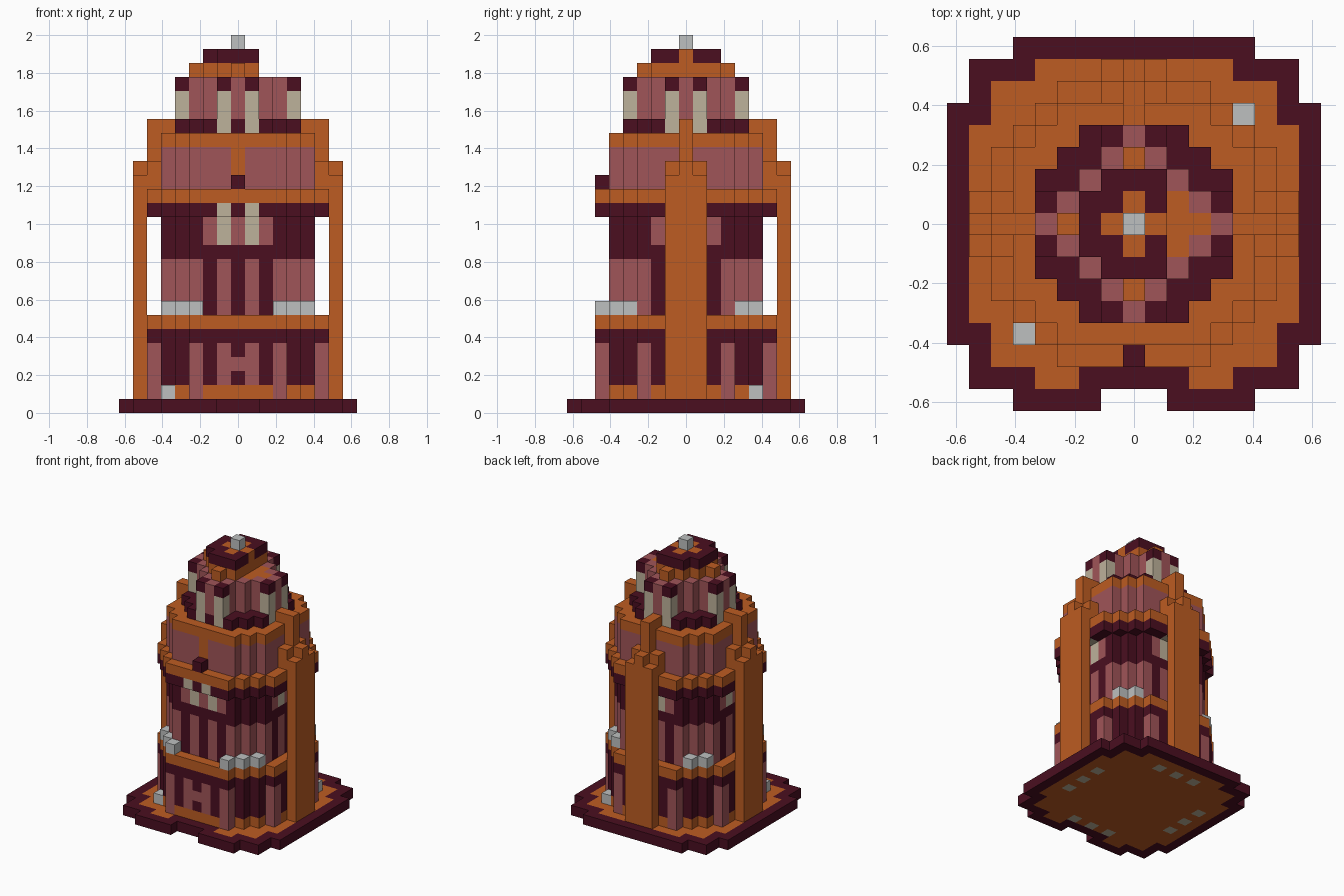
import bpy, bmesh

if "Cube" in bpy.data.objects:
    bpy.data.objects.remove(bpy.data.objects["Cube"])

U = 2 / 27                      # edge of one block
COLOURS = {
    "maroon": (0.069, 0.0045, 0.0145), "orange": (0.51, 0.107, 0.016),
    "rose": (0.352, 0.089, 0.098), "sand": (0.515, 0.445, 0.328),
    "pale_grey": (0.515, 0.53, 0.53),
}
NAMES = list(COLOURS)
MATS = []
for n in NAMES:
    m = bpy.data.materials.new(n)
    m.diffuse_color = (*COLOURS[n], 1)
    m.use_nodes = True
    m.node_tree.nodes["Principled BSDF"].inputs["Base Color"].default_value = m.diffuse_color
    MATS.append(m)

cells = {}                      # (x, y, z) -> (part, colour)


def put(part, colour, spots, layers):
    """Fill blocks; colour may be a name or a rule f(x, y, z)."""
    for z in layers:
        for x, y in spots:
            c = colour(x, y, z) if callable(colour) else colour
            if c:
                cells[(x, y, z)] = (part, c)


def disc(r, s):
    """Octagonal plan with half-width r and diagonal limit s."""
    return [(x, y) for x in range(-r, r + 1) for y in range(-r, r + 1)
            if abs(x) + abs(y) <= s]


def around(*pts):
    """Repeat points over all eight symmetric positions."""
    return {q for a, b in pts for i in (a, -a) for j in (b, -b)
            for q in ((i, j), (j, i))}


def hi_lo(x, y):
    return max(abs(x), abs(y)), min(abs(x), abs(y))


# Plinth: maroon rim, orange floor, lamps in the underside
def plinth(x, y, z):
    hi, lo = hi_lo(x, y)
    if hi == 8 and (lo > 5 or (y == -8 and abs(x) <= 1)):
        return None
    if y == -7 and abs(x) <= 2:
        return "maroon"
    if hi == 6 and lo in (0, 2):
        return "sand"
    return "orange" if hi <= 6 or (hi == 7 and lo <= 4) else "maroon"


put("plinth", plinth, disc(8, 14), [0])


# Ground storey with rose windows
def ground(x, y, z):
    hi, lo = hi_lo(x, y)
    if z == 5:
        return "maroon"
    if hi == 6 and lo == 3:
        return "rose"
    if z == 1:
        return "orange"
    if hi == 6 and lo == 1:
        return "rose"
    if (x, y, z) == (0, -6, 3):
        return "rose"
    return "maroon"


put("ground_storey", ground, disc(6, 9), range(1, 6))
put("lower_ledge", "orange", disc(6, 9), [6])


# Middle storey: tall rose windows, then a lit row above
def middle(x, y, z):
    hi, lo = hi_lo(x, y)
    if z <= 10 and ((hi == 5 and lo in (1, 3)) or hi == lo == 4):
        return "rose"
    if z in (12, 13) and hi == 5 and lo <= 2:
        return "sand" if lo == 1 else "rose"
    return "maroon"


put("middle_storey", middle, disc(5, 8), range(7, 14))
put("cornice", lambda x, y, z: "sand" if hi_lo(x, y) == (6, 1) else "maroon",
    disc(6, 9), [14])
put("upper_ledge", "orange", disc(6, 9), [15])

# Upper storey with front sign post
put("upper_storey", "rose", disc(5, 8), range(16, 19))
put("upper_storey", "orange", [(0, -5)], [17, 18])
put("front_hook", "maroon", [(0, -6)], [16])
put("parapet", "orange", disc(5, 8), [19])

# Stepped buttresses on the two sides and the back
for turn in (lambda a, b: (a, b), lambda a, b: (-a, b), lambda a, b: (b, a)):
    for d, b, lo, top in ((7, -1, 1, 17), (7, 1, 1, 17), (7, 0, 1, 18),
                          (6, -1, 16, 18), (6, 1, 16, 18),
                          (6, 0, 16, 21), (5, 0, 20, 21)):
        put("buttresses", "orange", [turn(d, b)], range(lo, top))

# Crown: maroon foot, rose and sand piers, orange roof
put("crown_foot",
    lambda x, y, z: "sand" if hi_lo(x, y) == (4, 1) else "maroon",
    disc(4, 6), [20])
put("crown_core", "orange", disc(3, 3), range(21, 24))
put("crown_core", "orange", disc(2, 3), range(21, 24))
put("crown_piers", "rose", around((4, 0), (3, 1), (2, 2)), range(21, 24))
put("crown_piers", "sand", around((4, 1)), [21, 22])
put("crown_piers", "maroon", around((4, 1)), [23])

# Roof cap, cut back on the right
cut = [p for p in disc(2, 3) if p[0] < 2]
put("roof_step", "orange", cut + [(-3, 0), (0, 3), (0, -3)], [24])
put("roof_cap",
    lambda x, y, z: "orange" if abs(x) + abs(y) <= 1 else "maroon", cut, [25])
put("finial", "pale_grey", [(0, 0)], [26])

# Pale blocks on the ledge and the ground
put("ledge_blocks", "pale_grey", around((5, 4)) | {(3, -6), (-3, -6)}, [7])
put("ground_blocks", "pale_grey", [(-5, -5), (5, 5)], [1])

# Turn each part's blocks into an outer shell, skipping buried faces
DIRS = [(1, 0, 0), (-1, 0, 0), (0, 1, 0), (0, -1, 0), (0, 0, 1), (0, 0, -1)]
for part in dict.fromkeys(p for p, c in cells.values()):
    bm = bmesh.new()
    for pos, (p, colour) in cells.items():
        if p != part:
            continue
        for d in DIRS:
            if tuple(a + b for a, b in zip(pos, d)) in cells:
                continue
            ax = next(i for i in range(3) if d[i])
            s = d[ax] * 0.5
            quad = [(-.5, -.5), (.5, -.5), (.5, .5), (-.5, .5)]
            verts = []
            for a, b in (quad if s > 0 else quad[::-1]):
                co = [pos[0], pos[1], pos[2] + 0.5]
                co[ax] += s
                co[(ax + 1) % 3] += a
                co[(ax + 2) % 3] += b
                verts.append(bm.verts.new([v * U for v in co]))
            bm.faces.new(verts).material_index = NAMES.index(colour)
    bmesh.ops.remove_doubles(bm, verts=bm.verts, dist=1e-4)
    me = bpy.data.meshes.new(part)
    bm.to_mesh(me)
    bm.free()
    for m in MATS:
        me.materials.append(m)
    bpy.context.collection.objects.link(bpy.data.objects.new(part, me))
